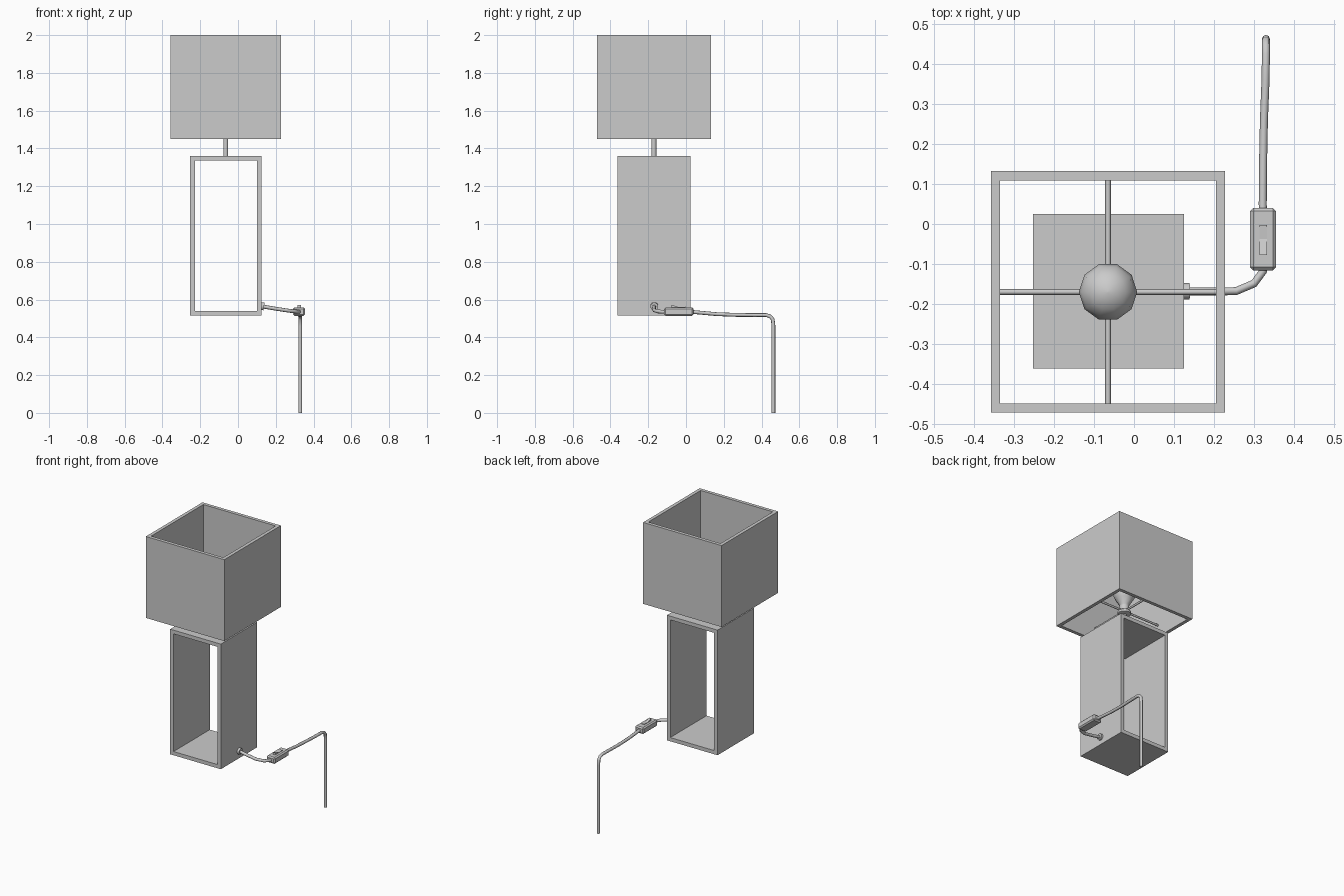
import bpy, bmesh, math
from mathutils import Vector

if "Cube" in bpy.data.objects:
    bpy.data.objects.remove(bpy.data.objects["Cube"])

CX, CY = -0.065, -0.17  # lamp axis


def make_object(name, bm, smooth=None):
    bmesh.ops.recalc_face_normals(bm, faces=bm.faces)
    me = bpy.data.meshes.new(name)
    bm.to_mesh(me)
    bm.free()
    ob = bpy.data.objects.new(name, me)
    bpy.context.collection.objects.link(ob)
    if smooth:
        bpy.ops.object.select_all(action='DESELECT')
        ob.select_set(True)
        bpy.context.view_layer.objects.active = ob
        bpy.ops.object.shade_smooth_by_angle(angle=math.radians(smooth))
    return ob


def bridge_rings(bm, rings, closed=False):
    n = len(rings[0])
    pairs = list(zip(rings, rings[1:])) + ([(rings[-1], rings[0])] if closed else [])
    for a, b in pairs:
        for i in range(n):
            j = (i + 1) % n
            bm.faces.new((a[i], a[j], b[j], b[i]))
    if not closed:
        bm.faces.new(rings[0])
        bm.faces.new(rings[-1])


def frame(name, lo, hi, axis, wall):
    """Rectangular tube, open along the given axis."""
    u, v = [i for i in range(3) if i != axis]
    bm = bmesh.new()
    rings = []
    for inset, end in ((0, lo), (0, hi), (wall, hi), (wall, lo)):
        ring = []
        for su, sv in ((0, 0), (1, 0), (1, 1), (0, 1)):
            p = [0, 0, 0]
            p[axis] = end[axis]
            p[u] = hi[u] - inset if su else lo[u] + inset
            p[v] = hi[v] - inset if sv else lo[v] + inset
            ring.append(bm.verts.new(p))
        rings.append(ring)
    bridge_rings(bm, rings, closed=True)
    return make_object(name, bm)


def tube(name, points, radius, sides=8):
    """Round tube swept along a path."""
    pts = [Vector(p) for p in points]
    bm = bmesh.new()
    rings, rot, prev = [], None, None
    for i, p in enumerate(pts):
        d = (pts[min(i + 1, len(pts) - 1)] - pts[max(i - 1, 0)]).normalized()
        if rot is None:
            side = d.orthogonal().normalized()
        else:
            side = prev.rotation_difference(d) @ rot
        rot, prev = side, d
        other = d.cross(side)
        rings.append([bm.verts.new(p + radius * (side * math.cos(a) + other * math.sin(a)))
                      for a in (math.tau * k / sides for k in range(sides))])
    bridge_rings(bm, rings)
    return make_object(name, bm, 50)


def lathe(name, profile, sides):
    """Solid of revolution on the lamp axis from (radius, z) pairs."""
    bm = bmesh.new()
    rings = [[bm.verts.new((CX + r * math.cos(a), CY + r * math.sin(a), z))
              for a in (math.tau * k / sides for k in range(sides))] for r, z in profile]
    bridge_rings(bm, rings)
    return make_object(name, bm, 40)


# Body and shade
frame("base_frame", (-0.253, -0.362, 0.515), (0.125, 0.025, 1.36), 1, 0.025)
frame("lamp_shade", (-0.358, -0.472, 1.45), (0.228, 0.132, 2.0), 2, 0.023)

# Stem, socket and bulb
tube("stem", [(CX, CY, 1.355), (CX, CY, 1.52)], 0.013, 12)
lathe("socket", [(0.028, 1.505), (0.042, 1.51), (0.042, 1.525), (0.03, 1.535), (0.03, 1.565)], 12)
lathe("bulb", [(0.026, 1.555), (0.032, 1.575), (0.055, 1.61), (0.069, 1.637), (0.073, 1.66),
               (0.066, 1.69), (0.045, 1.714), (0.02, 1.726), (0.002, 1.729)], 10)

# Cross spokes carrying the shade
tube("shade_spoke_x", [(-0.338, CY, 1.53), (0.208, CY, 1.53)], 0.007)
tube("shade_spoke_y", [(CX, -0.452, 1.53), (CX, 0.112, 1.53)], 0.007)

# Cord with its grommet
tube("cord_grommet", [(0.122, -0.168, 0.565), (0.138, -0.168, 0.563)], 0.021, 12)
tube("cord_to_switch", [(0.12, -0.168, 0.565), (0.19, -0.169, 0.553), (0.255, -0.168, 0.543),
                        (0.30, -0.149, 0.537), (0.323, -0.118, 0.535), (0.323, -0.09, 0.535)], 0.01)
tube("cord_to_floor", [(0.323, 0.0, 0.536), (0.322, 0.05, 0.533), (0.323, 0.16, 0.523),
                       (0.325, 0.26, 0.519), (0.329, 0.36, 0.518), (0.33, 0.425, 0.518),
                       (0.33, 0.447, 0.51), (0.33, 0.459, 0.495), (0.33, 0.463, 0.46),
                       (0.33, 0.463, 0.0)], 0.01)

# Switch housing with bevelled edges
bm = bmesh.new()
bmesh.ops.create_cube(bm, size=1)
bmesh.ops.scale(bm, vec=(0.065, 0.156, 0.044), verts=bm.verts)
bmesh.ops.translate(bm, vec=(0.323, -0.038, 0.536), verts=bm.verts)
bmesh.ops.bevel(bm, geom=bm.edges[:], offset=0.008, segments=1, affect='EDGES')
make_object("switch_housing", bm)

# Rocker button, wedge in profile
bm = bmesh.new()
rings = [[bm.verts.new((x, y, z)) for y, z in
          ((-0.077, 0.55), (-0.077, 0.572), (-0.038, 0.56), (-0.003, 0.562), (-0.003, 0.55))]
         for x in (0.314, 0.333)]
bridge_rings(bm, rings)
make_object("switch_rocker", bm)
